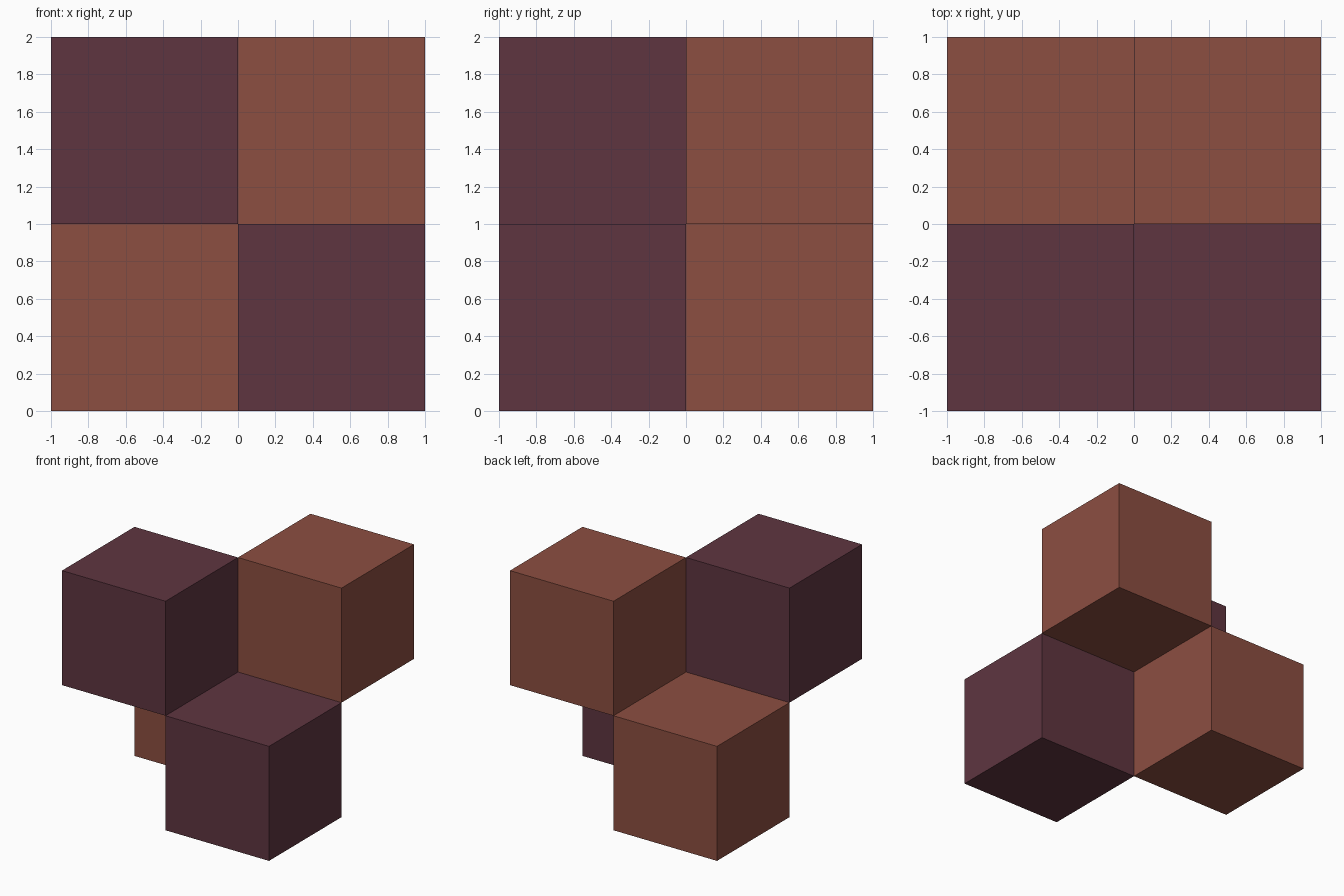
import bpy

if "Cube" in bpy.data.objects:
    bpy.data.objects.remove(bpy.data.objects["Cube"])


def make_material(name, rgb):
    mat = bpy.data.materials.new(name)
    mat.diffuse_color = (*rgb, 1.0)
    mat.use_nodes = True
    mat.node_tree.nodes["Principled BSDF"].inputs["Base Color"].default_value = mat.diffuse_color
    return mat


plum = make_material("plum", (0.114, 0.036, 0.051))
rust = make_material("rust_brown", (0.262, 0.077, 0.053))

# Four unit cubes on alternate corners of a 2 x 2 x 2 block, touching along edges
# Front pair is plum, back pair is rust brown
for y, row, mat in ((-0.5, "front", plum), (0.5, "back", rust)):
    for x, side in ((-0.5, "left"), (0.5, "right")):
        upper = x * y > 0
        bpy.ops.mesh.primitive_cube_add(size=1, location=(x, y, 1.5 if upper else 0.5))
        cube = bpy.context.object
        cube.name = f"{row}_{side}_{'upper' if upper else 'lower'}_cube"
        cube.data.materials.append(mat)
